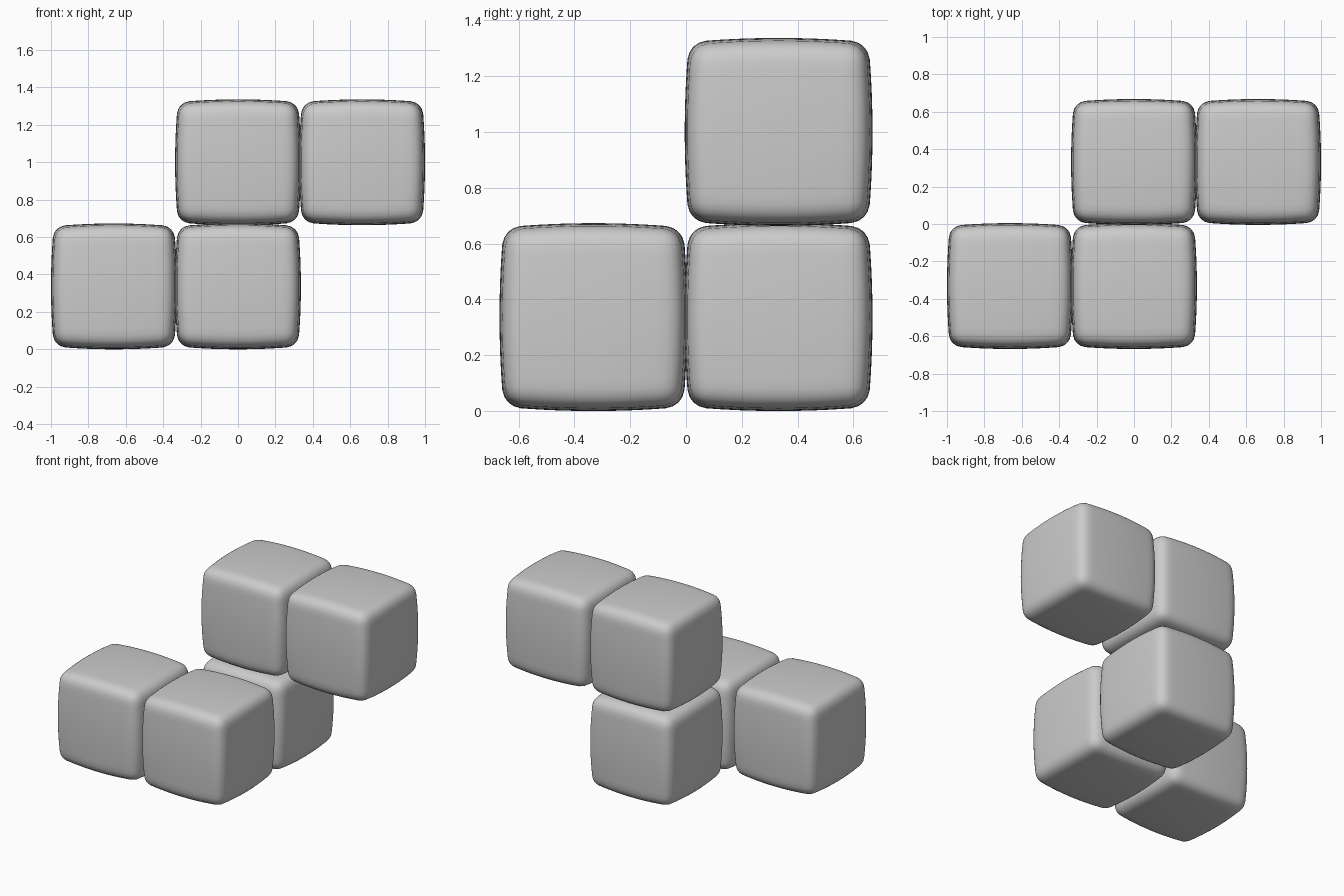
import bpy, bmesh, math
from mathutils import Vector

if "Cube" in bpy.data.objects:
    bpy.data.objects.remove(bpy.data.objects["Cube"])

HALF = 0.3365      # half width of a cube at its bulging face centre
PITCH = 0.6635     # distance between neighbouring cubes
RADIUS = 0.065     # edge rounding
BULGE = 0.045      # how much faces swell towards their centre


def pillow_mesh():
    """Cube with rounded edges and softly swollen faces."""
    bm = bmesh.new()
    bmesh.ops.create_cube(bm, size=2)
    bmesh.ops.subdivide_edges(bm, edges=bm.edges[:], cuts=19, use_grid_fill=True)
    core = HALF - RADIUS
    for v in bm.verts:
        # crowd the grid towards the edges, then round them
        p = Vector([HALF * math.sin(c * math.pi / 2) for c in v.co])
        inner = Vector([max(-core, min(core, c)) for c in p])
        p = inner + (p - inner).normalized() * RADIUS
        # swell: pull each axis in away from the face centre
        q = [(c / HALF) ** 2 for c in p]
        v.co = [p[i] * (1 - BULGE * (sum(q) - q[i])) for i in range(3)]
    bmesh.ops.recalc_face_normals(bm, faces=bm.faces[:])
    for f in bm.faces:
        f.smooth = True
    mesh = bpy.data.meshes.new("pillow_cube")
    bm.to_mesh(mesh)
    bm.free()
    return mesh


# five cubes forming a stepped chain (grid cells: column, row, level)
cells = {
    "lower_left_cube": (-1, -0.5, 0),
    "lower_front_cube": (0, -0.5, 0),
    "lower_back_cube": (0, 0.5, 0),
    "upper_back_cube": (0, 0.5, 1),
    "upper_right_cube": (1, 0.5, 1),
}
mesh = pillow_mesh()
for name, (x, y, z) in cells.items():
    cube = bpy.data.objects.new(name, mesh)
    cube.location = (x * PITCH, y * PITCH, z * PITCH + HALF)
    bpy.context.collection.objects.link(cube)
